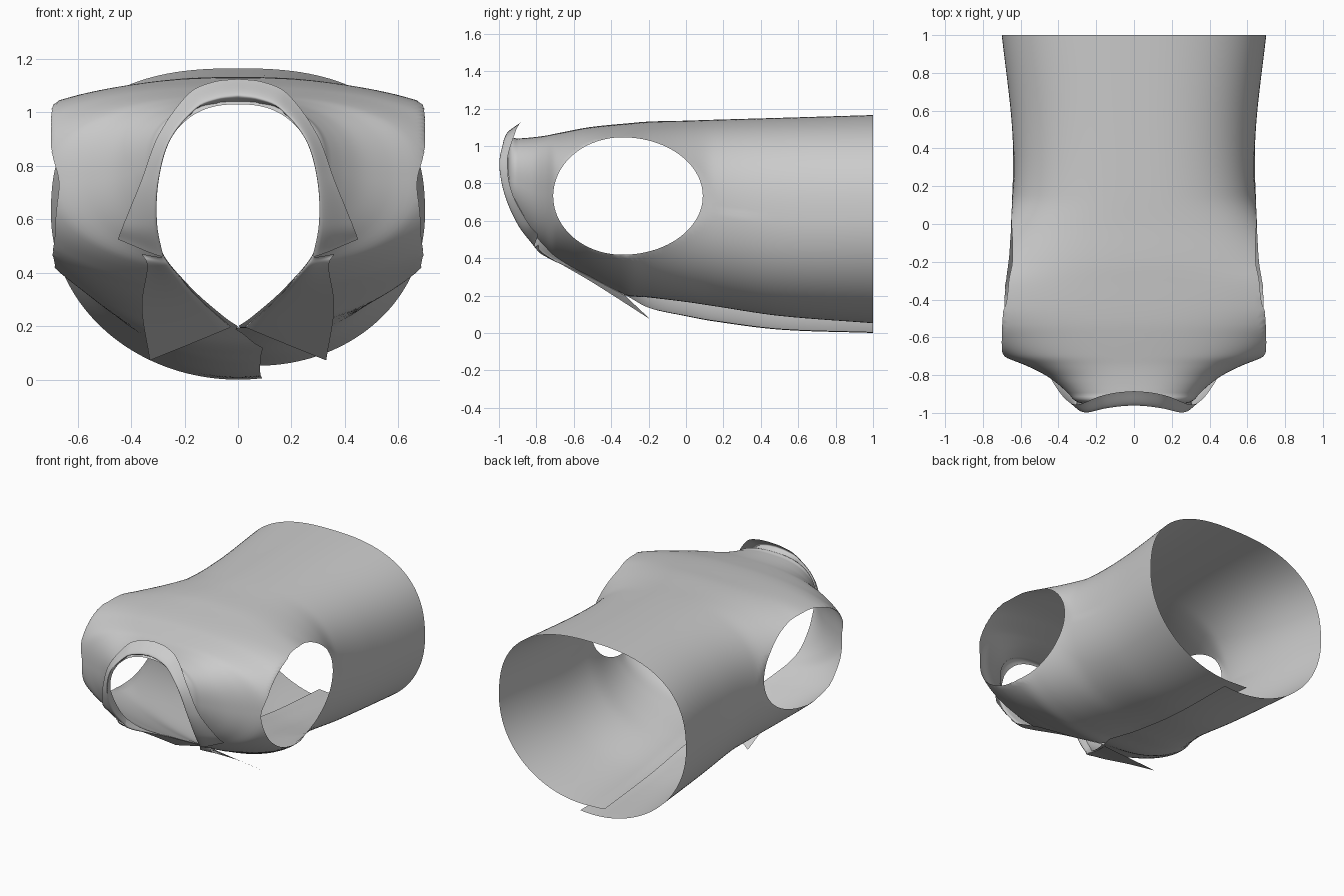
import bpy, bmesh, math
from mathutils import Vector
from mathutils.bvhtree import BVHTree

if "Cube" in bpy.data.objects:
    bpy.data.objects.remove(bpy.data.objects["Cube"])


def spline(keys, t):
    """Smooth interpolation of rows (t, a, b, ...) sorted by t."""
    n = len(keys)
    i = 0
    while i < n - 2 and t > keys[i + 1][0]:
        i += 1
    k0, k1 = keys[i], keys[i + 1]
    h = k1[0] - k0[0]
    u = (t - k0[0]) / h
    kp, kn = keys[max(i - 1, 0)], keys[min(i + 2, n - 1)]
    out = []
    for c in range(1, len(k0)):
        m0 = (k1[c] - kp[c]) / (k1[0] - kp[0]) * h
        m1 = (kn[c] - k0[c]) / (kn[0] - k0[0]) * h
        out.append((2*u**3 - 3*u*u + 1) * k0[c] + (u**3 - 2*u*u + u) * m0
                   + (3*u*u - 2*u**3) * k1[c] + (u**3 - u*u) * m1)
    return out


def grid(bm, rows):
    vs = [[bm.verts.new(p) for p in r] for r in rows]
    for a, b in zip(vs, vs[1:]):
        for i in range(len(a) - 1):
            bm.faces.new((a[i], a[i + 1], b[i + 1], b[i]))


def cut(bm, f):
    """Trim away everything where f < 0, with a clean edge."""
    val = {v: f(v.co) for v in bm.verts}
    new = []
    for e in list(bm.edges):
        a, b = e.verts
        fa, fb = val[a], val[b]
        if (fa < 0) != (fb < 0):
            t = min(max(fa / (fa - fb), 0.01), 0.99)
            _, v = bmesh.utils.edge_split(e, a, t)
            val[v] = 0.0
            new.append(v)
    bmesh.ops.connect_verts(bm, verts=new)
    dead = [p for p in bm.faces if sum(val[v] for v in p.verts) < 0]
    bmesh.ops.delete(bm, geom=dead, context='FACES')


def finish(bm, name):
    me = bpy.data.meshes.new(name)
    bm.to_mesh(me)
    ob = bpy.data.objects.new(name, me)
    bpy.context.collection.objects.link(ob)
    for p in me.polygons:
        p.use_smooth = True
    return ob


# Torso stations: y, top width, bottom width, side limit, bottom, top, mid z, bottom exp, gap
stations = sorted([
    (1.00, .700, .700, .700, .000, 1.165, .62, 2.0, .055),
    (0.50, .645, .645, .645, .018, 1.150, .62, 2.0, .080),
    (0.15, .645, .645, .645, .062, 1.140, .66, 2.0, .090),
    (0.00, .710, .670, .652, .090, 1.135, .69, 2.1, .085),
    (-.20, .845, .750, .668, .135, 1.130, .72, 2.1, .060),
    (-.32, .950, .830, .682, .200, 1.120, .73, 2.1, 0),
    (-.45, .960, .880, .694, .265, 1.108, .74, 2.1, 0),
    (-.53, .905, .870, .698, .307, 1.098, .74, 2.15, 0),
    (-.60, .820, .810, .700, .340, 1.085, .74, 2.2, 0),
    (-.70, .690, .690, .700, .395, 1.065, .74, 2.2, 0),
    (-.75, .570, .570, .700, .428, 1.055, .75, 2.2, 0),
    (-.80, .470, .470, .700, .460, 1.048, .76, 2.2, 0),
    (-.85, .400, .400, .700, .510, 1.043, .78, 2.2, 0),
    (-.90, .345, .345, .700, .570, 1.039, .80, 2.2, 0),
    (-.94, .305, .305, .700, .640, 1.034, .82, 2.2, 0),
    (-.965, .22, .220, .700, .730, .950, .83, 2.0, 0)])


def torso_ring(y, n=160):
    wt, wb, lim, zb, zt, zm, nb, gap = spline(stations, y)
    over = -.03 + .16 * min(max((y + .31) / .18, 0), 1) ** .7
    if y < -.32:
        over = 0
    pts = []
    for i in range(n + 1):
        a = -over + (2 * math.pi + 2 * over) * i / n
        s, c = math.sin(a), -math.cos(a)
        e, h, w = (2.5, zt - zm, wt) if c > 0 else (nb, zm - zb, wb)
        r = (abs(s) ** e + abs(c) ** e) ** (-1 / e)
        x = max(-lim, min(lim, w * r * s))
        fade = max(0, 1 - max(a, 0) / 1.3)
        pts.append((x, y, zm + h * r * c + max(gap, 0) * fade ** 1.5))
    return pts


# Neck outline: angle from straight down about (0, .68), radius
neck_pts = [(0, .2), (.1, .275), (.2, .37), (.285, .48), (.31, .6), (.303, .75),
            (.255, .9), (.15, 1.0), (0, 1.03)]
neck = [(math.atan2(x, .68 - z), math.hypot(x, z - .68)) for x, z in neck_pts]


def neck_f(p):
    if p.y > -.2:
        return 1
    return math.hypot(p.x, p.z - .68) - spline(neck, math.atan2(abs(p.x), .68 - p.z))[0]


def arm_f(p):
    if abs(p.x) < .5:
        return 1
    dy = p.y + .34
    return (dy / (.43 if dy > 0 else .37)) ** 2 + ((p.z - .732) / .314) ** 2 - 1


# Body: wrapped tube with front overlap, neck and arm holes trimmed out
ys = [1 - 1.5 * i / 60 for i in range(61)] + [-.5 - .465 * i / 46 for i in range(1, 47)]
bm = bmesh.new()
grid(bm, [torso_ring(y) for y in ys])
cut(bm, neck_f)
cut(bm, arm_f)
bmesh.ops.delete(bm, geom=[v for v in bm.verts if not v.link_faces], context='VERTS')
tree = BVHTree.FromBMesh(bm)
finish(bm, "vest_body")

# Collar sections: t, seam point, fold point, outer edge point
collar = [
    (0, 0, -.93, 1.04, 0, -.96, 1.065, 0, -.885, 1.125),
    (.5, .08, -.93, 1.03, .08, -.966, 1.053, .09, -.892, 1.115),
    (1, .15, -.93, 1.01, .155, -.977, 1.02, .18, -.912, 1.075),
    (2, .25, -.94, .90, .255, -.998, .90, .295, -.955, .92),
    (3, .30, -.93, .75, .30, -.97, .74, .36, -.93, .75),
    (4, .31, -.88, .60, .307, -.90, .58, .425, -.845, .59),
    (5, .285, -.79, .48, .283, -.81, .46, .45, -.79, .525)]
lapel = [
    (0, .285, -.79, .48, .283, -.81, .46, .36, -.79, .47),
    (1, .25, -.74, .43, .245, -.75, .41, .34, -.755, .42),
    (2, .15, -.52, .32, .145, -.52, .30, .36, -.50, .27),
    (3, .03, -.32, .205, .03, -.32, .195, .33, -.19, .072)]


def strip(bm, keys, steps, side):
    rows = []
    for i in range(steps + 1):
        q = spline(keys, keys[-1][0] * i / steps)
        s, f, o = Vector(q[:3]), Vector(q[3:6]), Vector(q[6:])
        s = tree.find_nearest(s)[0]
        d1, d2 = (f - s).length, (o - f).length
        sec = [(0, *s), (d1, *f), (d1 + d2, *o)]
        row = [spline(sec, d1 * j / 4) for j in range(4)]
        row += [spline(sec, d1 + d2 * j / 8) for j in range(9)]
        rows.append([(side * x, y, z) for x, y, z in row])
    grid(bm, rows)


# Folded collar and pointed lapels, both sides
for name, keys, steps in (("collar", collar, 50), ("lapels", lapel, 36)):
    bm = bmesh.new()
    for side in (1, -1):
        strip(bm, keys, steps, side)
    bmesh.ops.remove_doubles(bm, verts=bm.verts, dist=.0005)
    bmesh.ops.recalc_face_normals(bm, faces=bm.faces)
    finish(bm, name)
